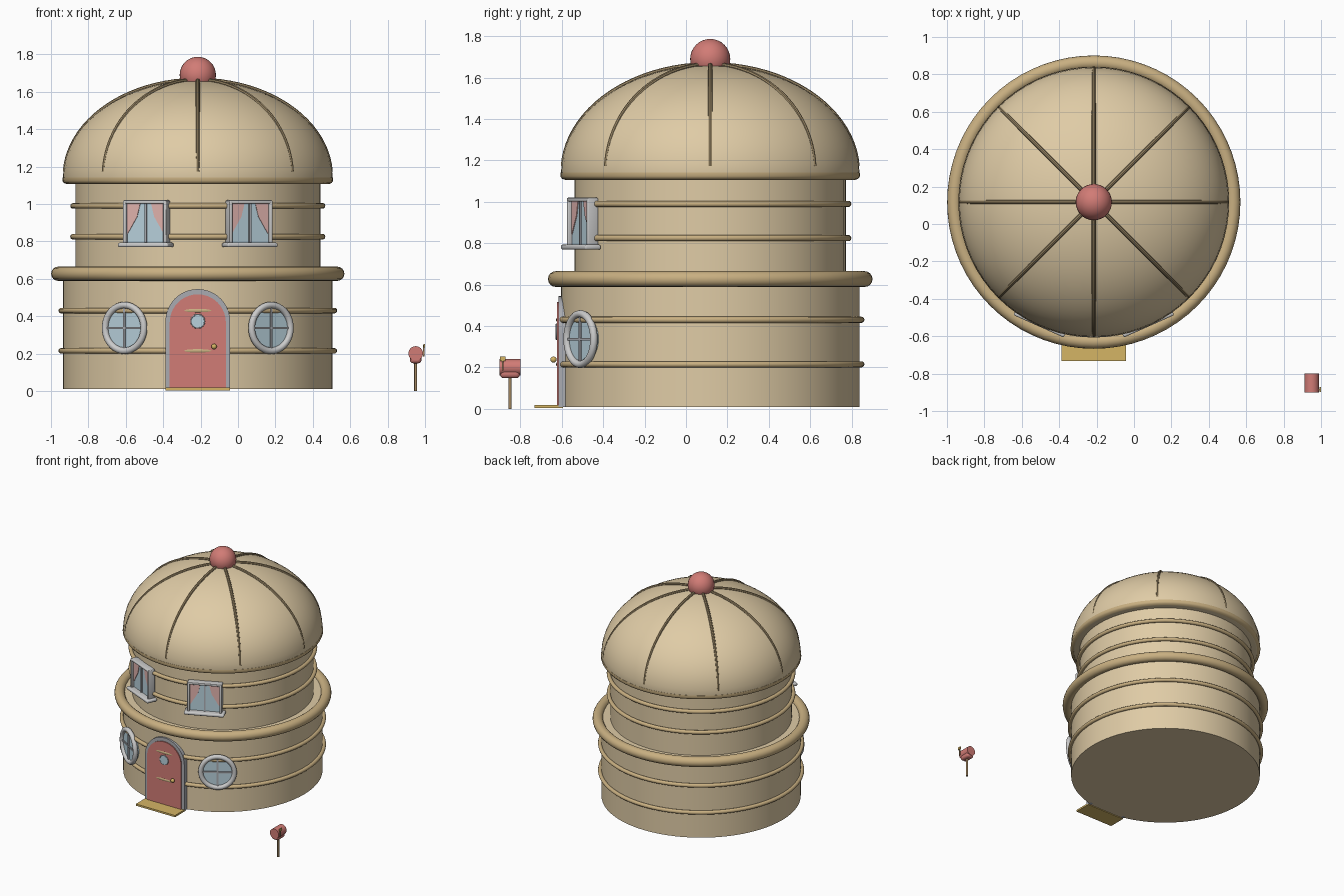
import bpy, bmesh
from math import pi, sin, cos, radians
from mathutils import Matrix, Vector

if "Cube" in bpy.data.objects:
    bpy.data.objects.remove(bpy.data.objects["Cube"])

CX, CY = -0.215, 0.117
AXIS = Matrix.Translation((CX, CY, 0))
T = Matrix.Translation


def mat(name, r, g, b):
    m = bpy.data.materials.new(name)
    m.diffuse_color = (r, g, b, 1)
    m.use_nodes = True
    m.node_tree.nodes["Principled BSDF"].inputs["Base Color"].default_value = m.diffuse_color
    return m


TAN = mat("tan", 0.74, 0.60, 0.38)
TRIM = mat("tan_trim", 0.58, 0.43, 0.22)
RIB = mat("rib_brown", 0.32, 0.24, 0.13)
RED = mat("coral", 0.64, 0.20, 0.18)
PINK = mat("curtain_pink", 0.75, 0.45, 0.42)
WHITE = mat("white_frame", 0.75, 0.75, 0.77)
GREY = mat("stone_grey", 0.40, 0.41, 0.44)
GLASS = mat("glass_blue", 0.48, 0.64, 0.72)
GOLD = mat("gold", 0.66, 0.46, 0.13)
WOOD = mat("wood", 0.36, 0.24, 0.12)


def finish(name, bm, m, world=Matrix()):
    bmesh.ops.recalc_face_normals(bm, faces=bm.faces)
    me = bpy.data.meshes.new(name)
    bm.to_mesh(me)
    bm.free()
    me.materials.append(m)
    ob = bpy.data.objects.new(name, me)
    ob.matrix_world = world
    bpy.context.collection.objects.link(ob)
    return ob


def lathe(name, profile, m, world=AXIS, n=72, closed=False):
    """Spin an (r, z) profile around z."""
    bm = bmesh.new()
    rings = []
    for r, z in profile:
        if r < 1e-6:
            rings.append([bm.verts.new((0, 0, z))] * n)
        else:
            rings.append([bm.verts.new((r * cos(2 * pi * i / n), r * sin(2 * pi * i / n), z)) for i in range(n)])
    pairs = list(zip(rings, rings[1:])) + ([(rings[-1], rings[0])] if closed else [])
    for a, b in pairs:
        for i in range(n):
            j = (i + 1) % n
            bm.faces.new(list(dict.fromkeys((a[i], a[j], b[j], b[i]))))
    return finish(name, bm, m, world)


def torus(name, R, r, m, world, n=72, k=12):
    return lathe(name, [(R + r * cos(2 * pi * i / k), r * sin(2 * pi * i / k)) for i in range(k)], m, world, n, True)


def prism(name, pts, y0, y1, m, world=AXIS):
    """Extrude an x-z outline along y."""
    bm = bmesh.new()
    f = bm.faces.new([bm.verts.new((x, y0, z)) for x, z in pts])
    ext = bmesh.ops.extrude_face_region(bm, geom=[f])
    bmesh.ops.translate(bm, vec=(0, y1 - y0, 0), verts=[v for v in ext["geom"] if isinstance(v, bmesh.types.BMVert)])
    return finish(name, bm, m, world)


def box(name, c, s, m, world=AXIS, bevel=0):
    bm = bmesh.new()
    bmesh.ops.create_cube(bm, size=1, matrix=T(c) @ Matrix.Diagonal((*s, 1)))
    if bevel:
        bmesh.ops.bevel(bm, geom=bm.edges[:], offset=bevel, segments=3, profile=0.5, affect='EDGES')
    return finish(name, bm, m, world)


def ball(name, c, r, m, world=AXIS, seg=32):
    bm = bmesh.new()
    bmesh.ops.create_uvsphere(bm, u_segments=seg, v_segments=seg // 2, radius=r, matrix=T(c))
    return finish(name, bm, m, world)


def disc(r, zc=0, n=40):
    return [(r * cos(2 * pi * i / n), zc + r * sin(2 * pi * i / n)) for i in range(n)]


def arch(hw, spring, z0, n=20):
    return [(hw, z0)] + [(hw * cos(pi * i / n), spring + hw * sin(pi * i / n)) for i in range(n + 1)] + [(-hw, z0)]


# Walls of both storeys
lathe("lower_wall", [(0, 0.01), (0.72, 0.01), (0.72, 0.635), (0, 0.635)], TAN)
lathe("upper_wall", [(0, 0.62), (0.655, 0.62), (0.655, 1.13), (0, 1.13)], TAN)
torus("storey_band", 0.746, 0.038, TRIM, AXIS @ T((0, 0, 0.627)), k=16)
for z, R in ((0.215, 0.73), (0.43, 0.73), (0.825, 0.667), (0.99, 0.667)):
    torus("wall_hoop", R, 0.015, TRIM, AXIS @ T((0, 0, z)))

# Dome with rounded lip
dome = [(0, 1.108), (0.69, 1.108), (0.708, 1.112), (0.718, 1.124), (0.721, 1.14)]
dome += [(0.72 * cos(pi / 2 * i / 20), 1.145 + 0.515 * sin(pi / 2 * i / 20)) for i in range(1, 20)] + [(0, 1.66)]
lathe("dome_roof", dome, TAN)
lathe("dome_lip", [(0.70, 1.106), (0.716, 1.112), (0.724, 1.124), (0.722, 1.142), (0.70, 1.15)], TRIM, closed=True)

# Eight ribs that sink into the dome near its rim
for k in range(8):
    bm = bmesh.new()
    prev = None
    for i in range(21):
        t = radians(3 + 81 * i / 20)
        c = Vector((0.712 * cos(t), 0, 1.145 + 0.519 * sin(t)))
        nrm = Vector((cos(t) / 0.712, 0, sin(t) / 0.519)).normalized()
        ring = [bm.verts.new(c + 0.011 * (cos(a) * nrm + sin(a) * Vector((0, 1, 0)))) for a in (j * pi / 4 for j in range(8))]
        if prev:
            for j in range(8):
                bm.faces.new((prev[j], prev[j - 1], ring[j - 1], ring[j]))
        else:
            bm.faces.new(ring)
        prev = ring
    bm.faces.new(prev)
    finish("dome_rib", bm, RIB, AXIS @ Matrix.Rotation(k * pi / 4, 4, 'Z'))
ball("roof_ball", (0, 0, 1.69), 0.097, RED)

# Door, frame and step
prism("door", arch(0.15, 0.367, 0.012), -0.70, -0.741, RED)
prism("door_frame", arch(0.173, 0.372, 0.01) + arch(0.148, 0.367, 0.01)[::-1], -0.68, -0.733, GREY)
prism("door_window", disc(0.036, 0.373), -0.73, -0.745, GLASS)
torus("door_window_rim", 0.036, 0.004, GREY, AXIS @ T((0, -0.743, 0.373)) @ Matrix.Rotation(pi / 2, 4, 'X'), 32, 8)
ball("door_knob", (0.087, -0.757, 0.238), 0.015, GOLD, seg=16)
box("door_step", (0, -0.78, 0.011), (0.345, 0.14, 0.014), GOLD)

for s in (-1, 1):
    # Round lower windows
    W = AXIS @ Matrix.Rotation(s * radians(32), 4, 'Z') @ T((0, -0.725, 0.337))
    prism("round_glass", disc(0.118), 0.03, -0.012, GLASS, W)
    torus("round_frame", 0.122, 0.018, WHITE, W @ T((0, -0.014, 0)) @ Matrix.Rotation(pi / 2, 4, 'X'), 48, 12)
    box("round_bar_vertical", (0, -0.014, 0), (0.012, 0.014, 0.22), GREY, W)
    box("round_bar_level", (0, -0.014, 0), (0.22, 0.014, 0.012), GREY, W)

    # Square upper windows with curtains
    W = AXIS @ Matrix.Rotation(s * radians(24), 4, 'Z') @ T((0, -0.672, 0.902))
    box("square_glass", (0, 0.005, 0), (0.235, 0.03, 0.22), GLASS, W)
    box("square_bar", (0, -0.012, 0), (0.012, 0.012, 0.22), GREY, W)
    for e in (-1, 1):
        box("square_frame_side", (e * 0.118, -0.004, 0), (0.018, 0.055, 0.232), WHITE, W, 0.005)
        prism("curtain", [(e * 0.112, 0.108), (e * 0.03, 0.108), (e * 0.05, 0.03), (e * 0.105, -0.06), (e * 0.112, -0.06)],
              -0.005, -0.014, PINK, W)
    box("square_frame_top", (0, -0.004, 0.109), (0.25, 0.055, 0.018), WHITE, W, 0.005)
    box("window_sill", (0, -0.012, -0.121), (0.295, 0.085, 0.024), WHITE, W, 0.009)

# Mailbox on its post, with flag
M = T((0.95, -0.85, 0))
lathe("mailbox_post", [(0, 0), (0.008, 0), (0.008, 0.16), (0, 0.16)], WOOD, M, 12)
prism("mailbox_top", disc(0.039, 0.201, 24), -0.05, 0.05, RED, M)
box("mailbox_base", (0, 0, 0.171), (0.062, 0.096, 0.046), RED, M, 0.018)
box("flag_pole", (0.043, -0.035, 0.215), (0.007, 0.008, 0.06), WOOD, M)
box("flag", (0.0465, -0.036, 0.242), (0.007, 0.027, 0.02), GOLD, M)

# Smooth shading with sharp edges kept
bpy.ops.object.select_all(action='SELECT')
bpy.context.view_layer.objects.active = bpy.context.collection.objects[0]
bpy.ops.object.shade_smooth_by_angle(angle=radians(40))
